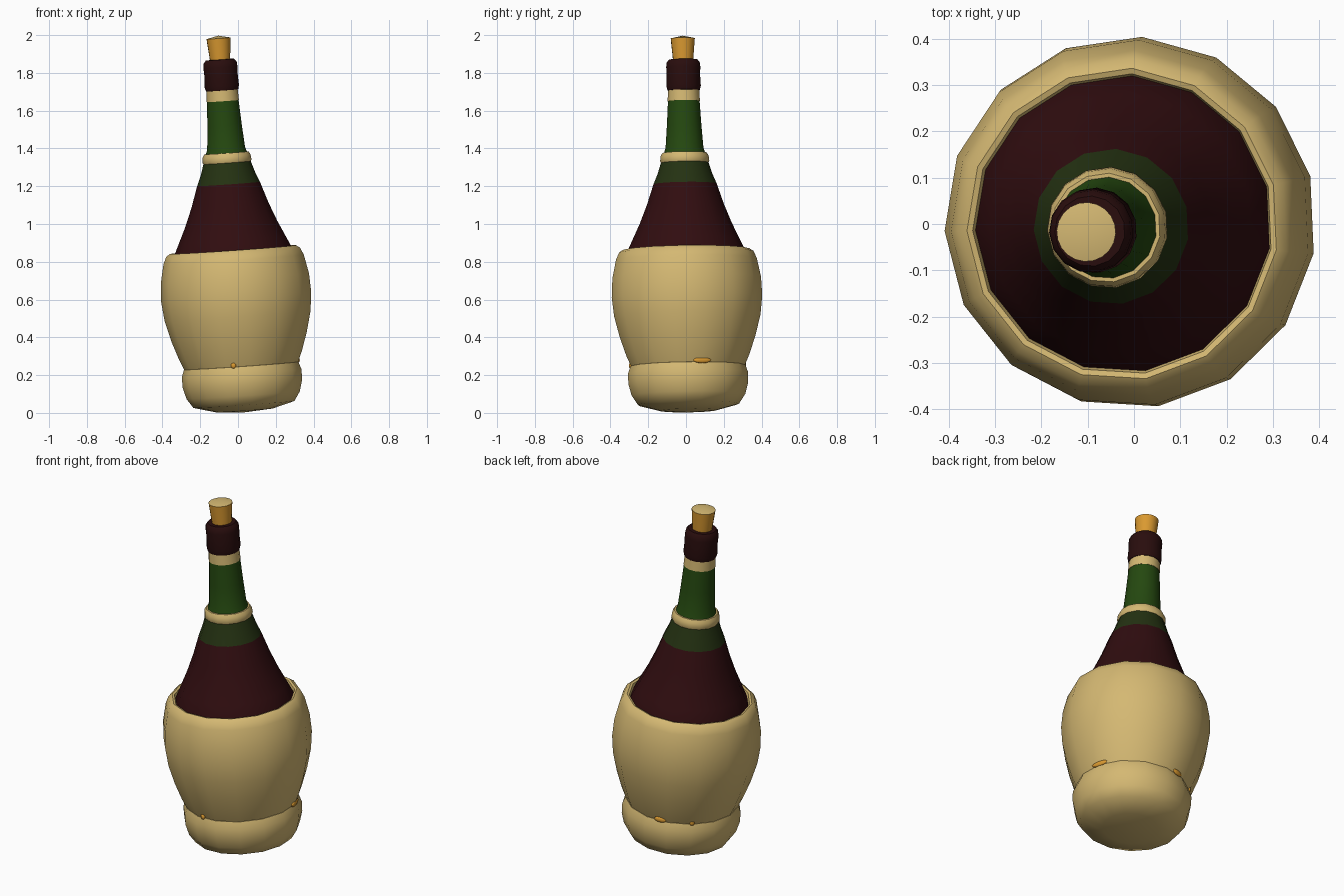
import bpy, bmesh, math
from mathutils import Vector, Matrix

cube = bpy.data.objects.get("Cube")
if cube:
    bpy.data.objects.remove(cube, do_unlink=True)

SIDES = 15
PHASE = math.radians(14.5)


def material(name, rgb):
    m = bpy.data.materials.new(name)
    m.use_nodes = True
    m.diffuse_color = (*rgb, 1)
    bsdf = m.node_tree.nodes["Principled BSDF"]
    bsdf.inputs["Base Color"].default_value = (*rgb, 1)
    bsdf.inputs["Roughness"].default_value = 0.7
    return m


straw = material("straw", (0.66, 0.48, 0.17))
cork_brown = material("cork", (0.70, 0.32, 0.03))
green = material("green glass", (0.018, 0.065, 0.005))
olive = material("dark green glass", (0.018, 0.032, 0.006))
wine = material("dark red wine", (0.030, 0.004, 0.005))
seal_red = material("seal red", (0.022, 0.004, 0.004))

# The whole bottle leans slightly to its right
axis = Vector((-0.07, -0.015, 0.997)).normalized()
lean = (Matrix.Translation((0.033, 0.012, 0.045))
        @ Vector((0, 0, 1)).rotation_difference(axis).to_matrix().to_4x4())


def finish(name, bm, mats):
    bmesh.ops.recalc_face_normals(bm, faces=bm.faces)
    mesh = bpy.data.meshes.new(name)
    bm.to_mesh(mesh)
    bm.free()
    for m in mats:
        mesh.materials.append(m)
    obj = bpy.data.objects.new(name, mesh)
    bpy.context.collection.objects.link(obj)
    obj.matrix_world = lean
    bpy.ops.object.select_all(action='DESELECT')
    obj.select_set(True)
    bpy.context.view_layer.objects.active = obj
    bpy.ops.object.shade_smooth_by_angle(angle=math.radians(42))
    return obj


def lathe(name, profile, mats, pick=lambda h: 0, sides=SIDES):
    """Revolve (radius, height) points; radius 0 makes a pole."""
    bm = bmesh.new()
    rings = []
    for r, h in profile:
        if r == 0:
            rings.append([bm.verts.new((0, 0, h))] * sides)
        else:
            angles = [PHASE + math.tau * i / sides for i in range(sides)]
            rings.append([bm.verts.new((r * math.cos(a), r * math.sin(a), h))
                          for a in angles])
    for (lo, hi), (p, q) in zip(zip(rings, rings[1:]), zip(profile, profile[1:])):
        for i in range(sides):
            j = (i + 1) % sides
            corners = list(dict.fromkeys((lo[i], lo[j], hi[j], hi[i])))
            face = bm.faces.new(corners)
            face.material_index = pick((p[1] + q[1]) / 2)
    return finish(name, bm, mats)


# Straw foot with a domed underside
lathe("basket_foot", [(0, -0.042), (0.15, -0.032), (0.27, 0), (0.303, 0.05),
                      (0.319, 0.11), (0.32, 0.165), (0.306, 0.205), (0.27, 0.215)],
      [straw])

# Straw basket with a rolled rim
lathe("basket", [(0.27, 0.19), (0.304, 0.205), (0.328, 0.26), (0.362, 0.36),
                 (0.39, 0.47), (0.401, 0.57), (0.396, 0.67), (0.375, 0.77),
                 (0.358, 0.808), (0.337, 0.822), (0.325, 0.818), (0.318, 0.79)],
      [straw])

# Glass body and neck, filled with wine up to the shoulder
lathe("bottle", [(0.34, 0.65), (0.32, 0.80), (0.285, 0.875), (0.245, 0.96),
                 (0.205, 1.06), (0.168, 1.17), (0.145, 1.225), (0.118, 1.31),
                 (0.101, 1.36), (0.092, 1.48), (0.083, 1.63), (0.08, 1.70)],
      [wine, olive, green], lambda h: 0 if h < 1.17 else 1 if h < 1.31 else 2)

# Straw collar and neck band
lathe("neck_collar", [(0.10, 1.275), (0.122, 1.275), (0.131, 1.29), (0.128, 1.318),
                      (0.118, 1.335), (0.095, 1.335)], [straw])
lathe("neck_band", [(0.075, 1.61), (0.086, 1.61), (0.083, 1.675)], [straw])

# Wax seal and cork
lathe("seal", [(0.07, 1.665), (0.086, 1.667), (0.092, 1.69), (0.089, 1.75),
               (0.091, 1.79), (0.088, 1.815), (0.076, 1.83), (0.04, 1.831)],
      [seal_red])
lathe("cork", [(0.051, 1.80), (0.064, 1.943), (0, 1.957)], [cork_brown, straw],
      lambda h: int(h > 1.94), sides=20)

# Small cork-coloured scraps showing at the basket waist
for n, (deg, width) in enumerate([(14.5, 0.05), (-98, 0.014), (102, 0.035), (135, 0.014)]):
    bm = bmesh.new()
    bmesh.ops.create_icosphere(bm, subdivisions=2, radius=1)
    place = (Matrix.Rotation(math.radians(deg), 4, 'Z')
             @ Matrix.Translation((0.305, 0, 0.213))
             @ Matrix.Diagonal((0.009, width, 0.016, 1)))
    bmesh.ops.transform(bm, matrix=place, verts=bm.verts)
    finish(f"waist_scrap_{n + 1}", bm, [cork_brown])
